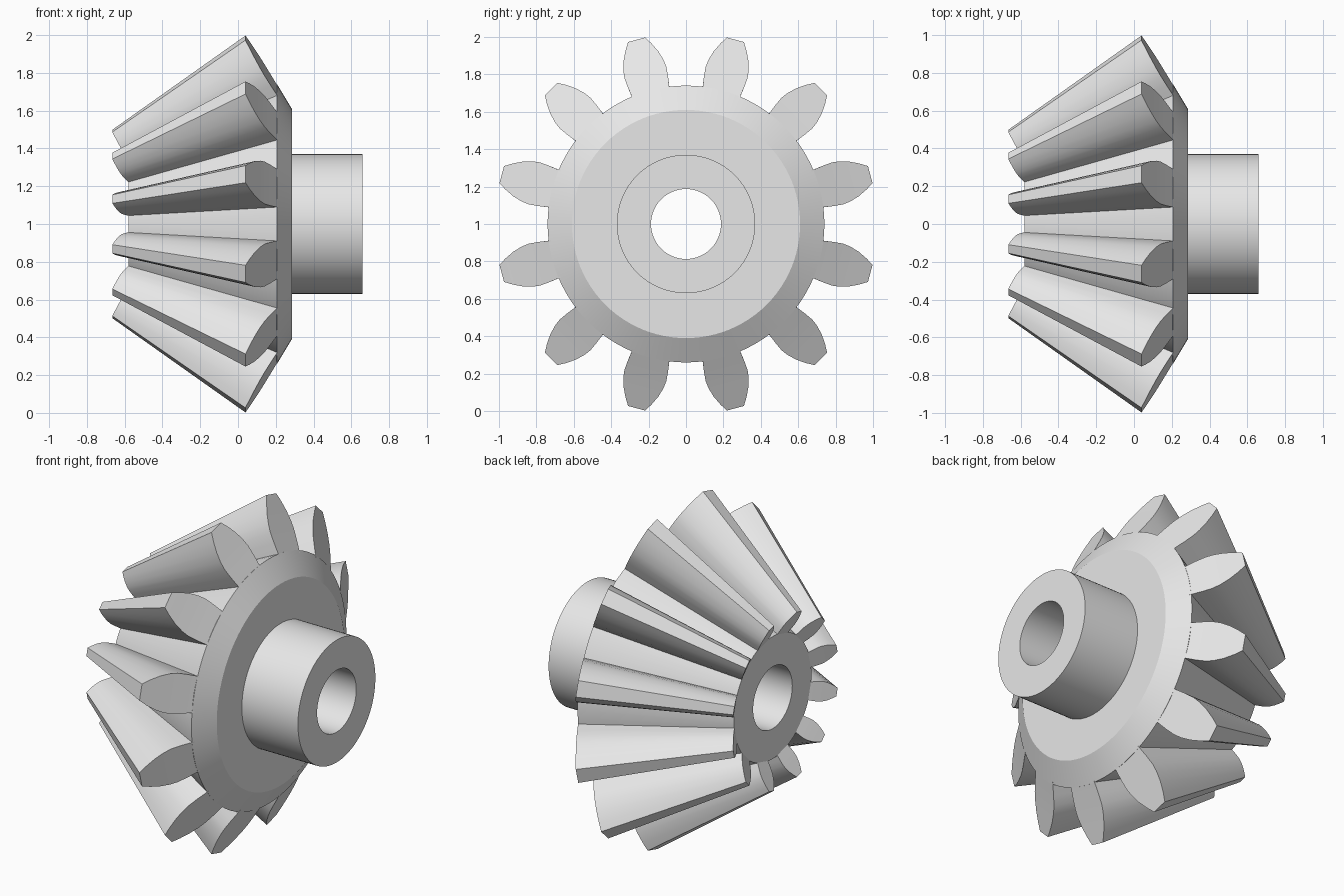
import bpy, bmesh, math
from mathutils import Matrix

cube = bpy.data.objects.get("Cube")
if cube:
    bpy.data.objects.remove(cube, do_unlink=True)

AXIS_Z = 1.0        # height of the gear axis, which runs along x
APEX = -1.37        # x of the pitch cone apex
TEETH = 12
TIP_X, TIP_R, BACK_SLOPE = 0.04, 1.02, 0.598

steel = bpy.data.materials.new("light grey")
steel.use_nodes = True
grey = (0.8, 0.8, 0.8, 1)
steel.diffuse_color = grey
steel.node_tree.nodes["Principled BSDF"].inputs["Base Color"].default_value = grey


def finish(bm, name):
    """Turn a bmesh into a smooth-shaded object with crisp edges."""
    bmesh.ops.recalc_face_normals(bm, faces=bm.faces)
    mesh = bpy.data.meshes.new(name)
    bm.to_mesh(mesh)
    bm.free()
    mesh.materials.append(steel)
    obj = bpy.data.objects.new(name, mesh)
    bpy.context.collection.objects.link(obj)
    bpy.ops.object.select_all(action='DESELECT')
    obj.select_set(True)
    bpy.context.view_layer.objects.active = obj
    bpy.ops.object.shade_smooth_by_angle(angle=math.radians(30))
    obj.location.z = AXIS_Z
    return obj


# Gear body: root cone, back cone, hub and bore turned in one profile (x, radius)
profile = [(-0.58, 0.187), (-0.58, 0.37), (0.207, 0.74), (0.285, 0.61),
           (0.285, 0.37), (0.66, 0.37), (0.66, 0.187)]
bm = bmesh.new()
verts = [bm.verts.new((x, 0, r)) for x, r in profile]
edges = [bm.edges.new((v, verts[(i + 1) % len(verts)])) for i, v in enumerate(verts)]
bmesh.ops.spin(bm, geom=verts + edges, cent=(0, 0, 0), axis=(1, 0, 0),
               angle=math.tau, steps=96)
bmesh.ops.remove_doubles(bm, verts=bm.verts, dist=0.0005)
finish(bm, "gear_body")

# Tooth: rows of (height, half width) from root to tip, tapering to the apex
rows = [(0.72, 0.102), (0.735, 0.104), (0.79, 0.112), (0.84, 0.116),
        (0.88, 0.111), (0.93, 0.096), (0.98, 0.072), (1.02, 0.047)]
bm = bmesh.new()


def tooth_end(scale):
    pairs = []
    for h, w in rows:
        x = TIP_X + (TIP_R - math.hypot(h, w)) * BACK_SLOPE
        pairs.append([bm.verts.new((APEX + (x - APEX) * scale, s * w * scale, h * scale))
                      for s in (-1, 1)])
    return pairs


big, small = tooth_end(1.0), tooth_end(0.5)
for i in range(len(rows) - 1):
    for end in (big, small):                       # end caps
        bm.faces.new((end[i][0], end[i][1], end[i + 1][1], end[i + 1][0]))
    for side in (0, 1):                            # flanks
        bm.faces.new((big[i][side], big[i + 1][side], small[i + 1][side], small[i][side]))
for i in (0, -1):                                  # root and tip lands
    bm.faces.new((big[i][0], big[i][1], small[i][1], small[i][0]))
first = finish(bm, "tooth_1")

# Ring of teeth sharing one mesh
for k in range(TEETH):
    tooth = first
    if k:
        tooth = bpy.data.objects.new(f"tooth_{k + 1}", first.data)
        bpy.context.collection.objects.link(tooth)
    turn = math.tau * (k + 0.5) / TEETH
    tooth.matrix_world = Matrix.Translation((0, 0, AXIS_Z)) @ Matrix.Rotation(turn, 4, 'X')
